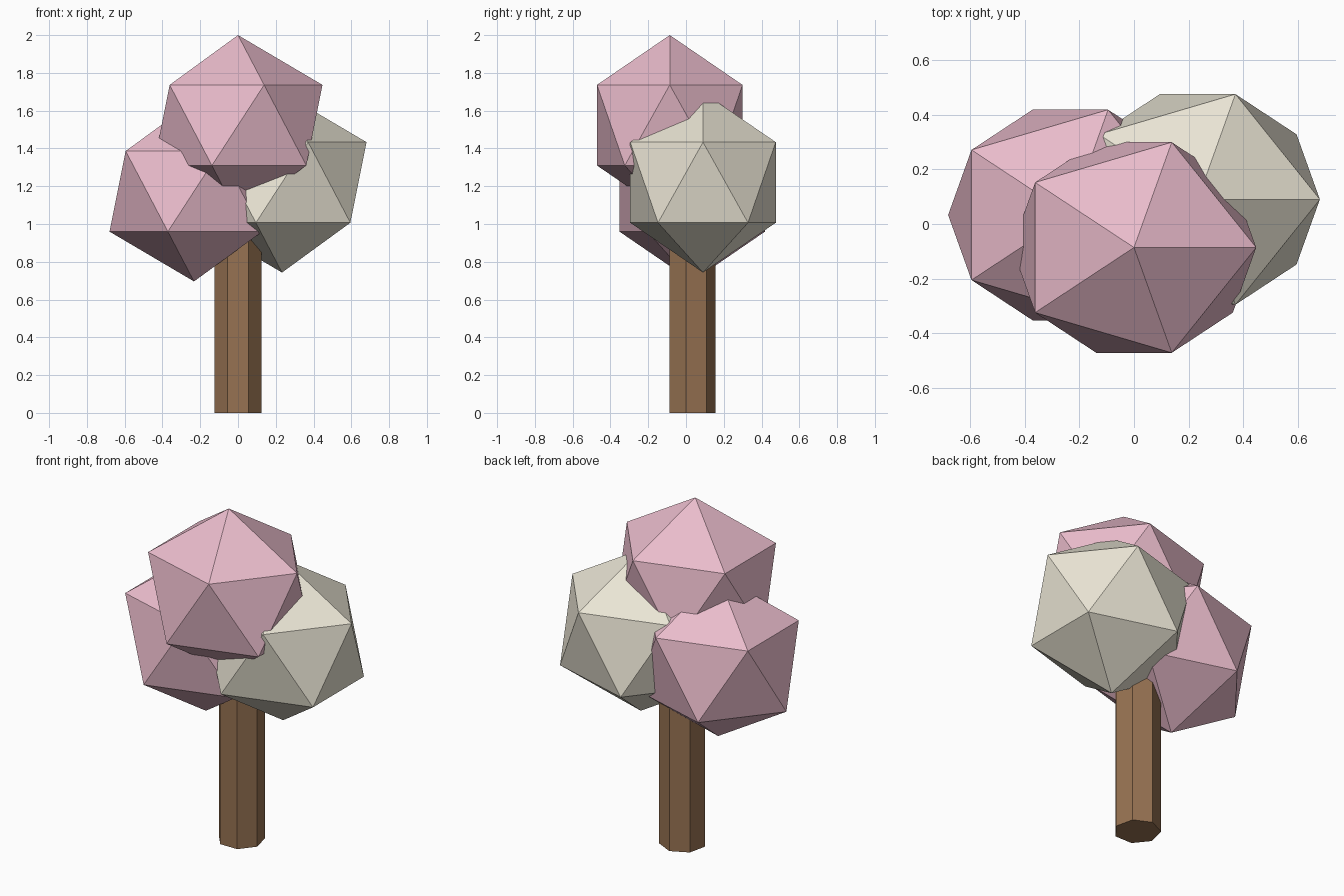
import bpy, math

if "Cube" in bpy.data.objects:
    bpy.data.objects.remove(bpy.data.objects["Cube"])


def material(name, rgb):
    m = bpy.data.materials.new(name)
    m.diffuse_color = (*rgb, 1)
    m.use_nodes = True
    m.node_tree.nodes["Principled BSDF"].inputs["Base Color"].default_value = m.diffuse_color
    return m


pink = material("pink_leaves", (0.82, 0.50, 0.60))
cream = material("cream_leaves", (0.82, 0.78, 0.66))
brown = material("bark", (0.31, 0.17, 0.085))


# Leaf clumps: slightly squashed icosahedra
def clump(name, location, mat):
    bpy.ops.mesh.primitive_ico_sphere_add(subdivisions=1, radius=1, location=location)
    ob = bpy.context.object
    ob.name = name
    ob.scale = (0.5, 0.453, 0.477)
    ob.data.materials.append(mat)


clump("top_leaves", (0, -0.086, 1.523), pink)
clump("left_leaves", (-0.233, 0.033, 1.173), pink)
clump("right_leaves", (0.233, 0.09, 1.22), cream)

# Seven-sided trunk, flat side to the front
TOP = 1.1
bpy.ops.mesh.primitive_cylinder_add(vertices=7, radius=0.128, depth=TOP,
                                    location=(0, 0.028, TOP / 2))
trunk = bpy.context.object
trunk.name = "trunk"
trunk.data.materials.append(brown)
